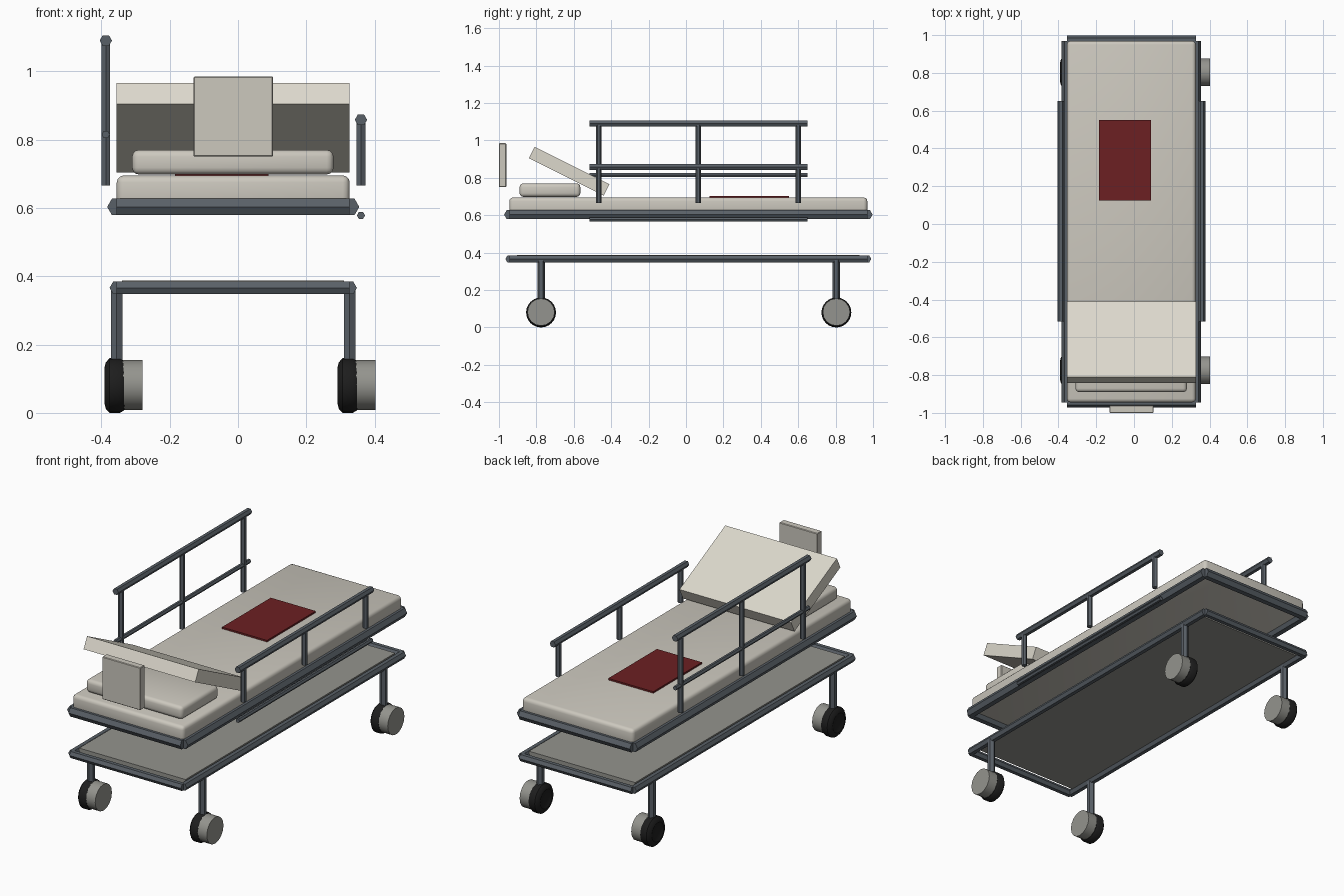
import bpy, bmesh, math
from mathutils import Vector, Matrix

if "Cube" in bpy.data.objects:
    bpy.data.objects.remove(bpy.data.objects["Cube"], do_unlink=True)


def material(name, hex_code):
    rgb = [int(hex_code[i:i + 2], 16) / 255 for i in (0, 2, 4)]
    col = [c / 12.92 if c < 0.04 else ((c + 0.055) / 1.055) ** 2.4 for c in rgb] + [1]
    m = bpy.data.materials.new(name)
    m.use_nodes = True
    m.diffuse_color = col
    m.node_tree.nodes["Principled BSDF"].inputs["Base Color"].default_value = col
    return m


METAL = material("blue grey metal", "596067")
LINEN = material("linen", "ccc8be")
CREAM = material("cream", "dcd8cc")
GREY = material("plain grey", "94948e")
RUBBER = material("black rubber", "1e1e1e")
RED = material("dark red", "6c2022")

CX, CY = -0.014, 0.0125      # centre of the bed
HX, HY = 0.341, 0.957        # half width and half length of the bed


def finish(name, bm, mat, smooth=False):
    bmesh.ops.recalc_face_normals(bm, faces=bm.faces)
    me = bpy.data.meshes.new(name)
    bm.to_mesh(me)
    bm.free()
    me.materials.append(mat)
    ob = bpy.data.objects.new(name, me)
    bpy.context.collection.objects.link(ob)
    if smooth:
        bpy.ops.object.select_all(action='DESELECT')
        ob.select_set(True)
        bpy.context.view_layer.objects.active = ob
        bpy.ops.object.shade_smooth_by_angle(angle=math.radians(35))
    return ob


def box(name, lo, hi, mat, bevel=0.0, segments=3):
    lo, hi = Vector(lo), Vector(hi)
    bm = bmesh.new()
    bmesh.ops.create_cube(bm, size=1)
    bmesh.ops.scale(bm, vec=hi - lo, verts=bm.verts)
    bmesh.ops.translate(bm, vec=(lo + hi) / 2, verts=bm.verts)
    if bevel:
        bmesh.ops.bevel(bm, geom=bm.edges[:], offset=bevel, segments=segments,
                        profile=0.5, affect='EDGES')
    return finish(name, bm, mat, smooth=bevel > 0)


def tube(name, start, end, r):
    """Six-sided bar whose corners point sideways."""
    a, b = Vector(start), Vector(end)
    d = (b - a).normalized()
    side = Vector((1, 0, 0)) if abs(d.y) > 0.5 else Vector((0, 1, 0))
    up = d.cross(side)
    bm = bmesh.new()
    rings = []
    for p in (a, b):
        rings.append([bm.verts.new(p + r * (math.cos(t) * side + math.sin(t) * up))
                      for t in (i * math.pi / 3 for i in range(6))])
        bm.faces.new(rings[-1])
    for i in range(6):
        j = (i + 1) % 6
        bm.faces.new((rings[0][i], rings[0][j], rings[1][j], rings[1][i]))
    return finish(name, bm, METAL)


def lathe_x(name, profile, centre, sides, mat):
    """Spin (x, radius) points around the x axis."""
    bm = bmesh.new()
    verts = [bm.verts.new((x, 0, r)) for x, r in profile]
    edges = [bm.edges.new(pair) for pair in zip(verts, verts[1:])]
    bmesh.ops.spin(bm, geom=verts + edges, axis=(1, 0, 0), cent=(0, 0, 0),
                   angle=2 * math.pi, steps=sides, use_duplicate=False)
    bmesh.ops.remove_doubles(bm, verts=bm.verts, dist=0.0005)
    bmesh.ops.translate(bm, vec=centre, verts=bm.verts)
    return finish(name, bm, mat, smooth=True)


# Upper and lower rectangular frames
for label, z, r in (("bed", 0.603, 0.028), ("base", 0.366, 0.021)):
    for s, side in ((-1, "right"), (1, "left")):
        x, y = CX + s * HX, CY + s * HY
        tube(f"{label}_{side}_rail", (x, CY - HY, z), (x, CY + HY, z), r)
        end = "front" if s < 0 else "back"
        tube(f"{label}_{end}_rail", (CX - HX, y, z), (CX + HX, y, z), r)

# Lower shelf
box("base_shelf", (CX - 0.325, CY - 0.915, 0.366), (CX + 0.325, CY + 0.915, 0.387), GREY)

# Mattress, pillow, folded cloth
box("mattress", (CX - HX, CY - HY, 0.6), (CX + HX, CY + HY, 0.695), LINEN, 0.02)
box("pillow", (-0.31, -0.89, 0.698), (0.28, -0.565, 0.77), LINEN, 0.02)
box("red_cloth", (-0.185, 0.125, 0.695), (0.09, 0.55, 0.704), RED)

# Tilted backrest and upright front board
backrest = box("backrest", (-HX, -0.224, -0.034), (HX, 0.224, 0.034), CREAM)
backrest.data.transform(Matrix.Translation((CX, -0.625, 0.835))
                        @ Matrix.Rotation(math.radians(-26.6), 4, 'X'))
box("front_board", (-0.13, -1, 0.75), (0.103, -0.961, 0.985), LINEN, 0.003, 1)

# Side guards: a raised one on the right, a lowered one on the left
for side, x, top, low in (("right", -0.387, 1.09, 0.815), ("left", 0.36, 0.858, 0.578)):
    tube(f"{side}_guard_top_bar", (x, -0.517, top), (x, 0.65, top), 0.018)
    tube(f"{side}_guard_low_bar", (x, -0.517, low), (x, 0.65, low), 0.012)
    for i, y in enumerate((-0.467, 0.066, 0.6)):
        tube(f"{side}_guard_post_{i + 1}", (x, y, 0.665), (x, y, top), 0.015)

# Legs with a tyre and an offset hub
TYRE = [(-0.026, 0), (-0.026, 0.035), (-0.033, 0.052), (-0.029, 0.068), (-0.018, 0.08),
        (0.012, 0.08), (0.024, 0.073), (0.029, 0.06), (0.029, 0)]
HUB = [(0.01, 0), (0.01, 0.073), (0.077, 0.073), (0.077, 0)]
for x, side in ((CX - HX, "right"), (CX + HX, "left")):
    for y, end in ((-0.775, "front"), (0.804, "back")):
        tube(f"{end}_{side}_leg", (x, y, 0.12), (x, y, 0.366), 0.02)
        lathe_x(f"{end}_{side}_tyre", TYRE, (x - 0.003, y, 0.08), 24, RUBBER)
        lathe_x(f"{end}_{side}_hub", HUB, (x - 0.001, y, 0.082), 16, GREY)
